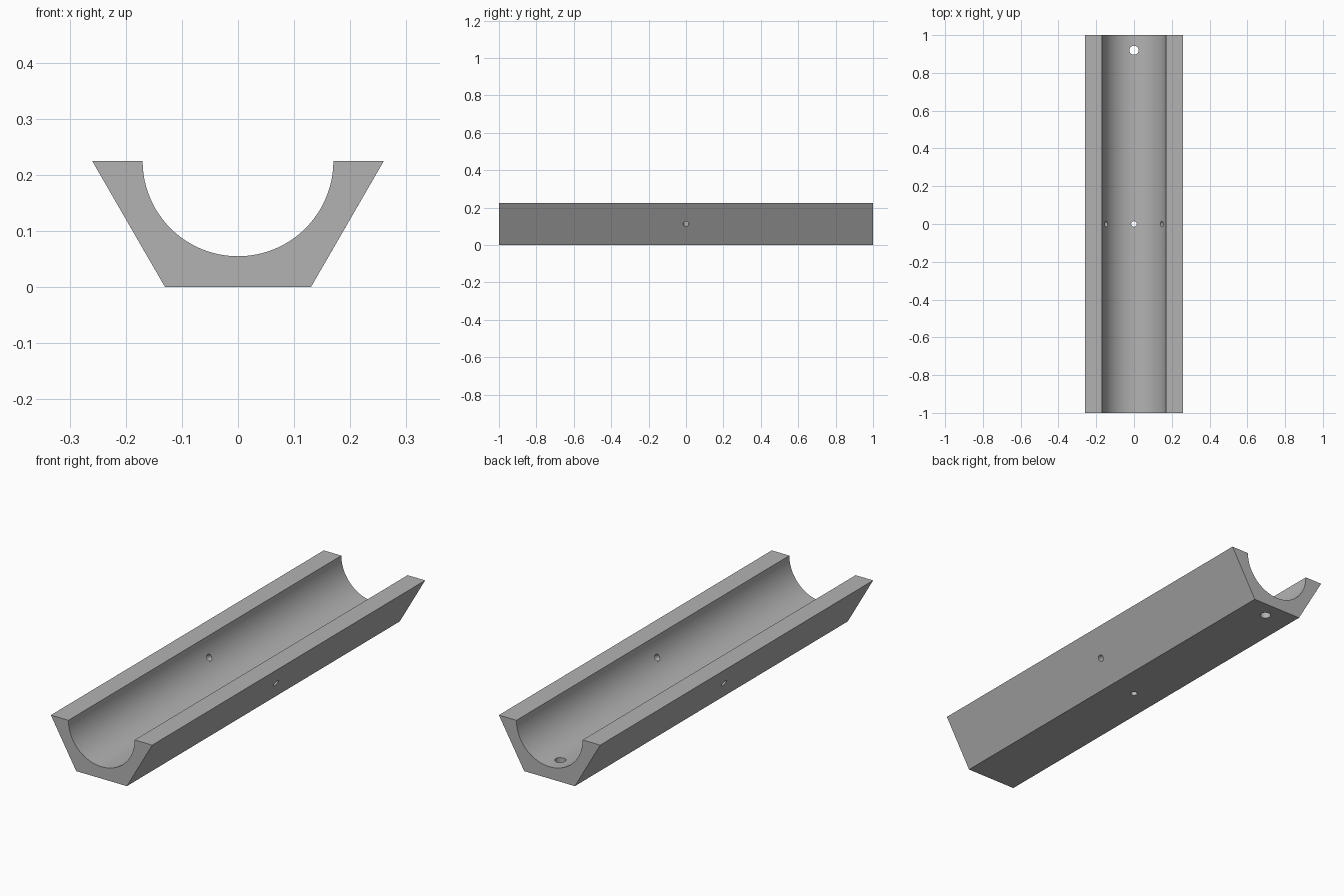
import bpy
import bmesh
import math
from mathutils import Vector

cube = bpy.data.objects.get("Cube")
if cube:
    bpy.data.objects.remove(cube, do_unlink=True)

HEIGHT, TOP, BASE, BORE = 0.225, 0.26, 0.13, 0.17
AXIS = Vector((0, 0, HEIGHT))

grey = bpy.data.materials.new("plain grey")
grey.use_nodes = True
colour = (0.45, 0.45, 0.45, 1)
grey.diffuse_color = colour
grey.node_tree.nodes["Principled BSDF"].inputs["Base Color"].default_value = colour

# Trough body: tapered section with a half-round channel, extruded along y
SEGMENTS = 48
section = [(-TOP, HEIGHT), (-BASE, 0), (BASE, 0), (TOP, HEIGHT)]
for i in range(SEGMENTS + 1):
    a = math.pi * i / SEGMENTS
    section.append((BORE * math.cos(a), HEIGHT - BORE * math.sin(a)))

bm = bmesh.new()
end = bm.faces.new([bm.verts.new((x, -1, z)) for x, z in section])
extruded = bmesh.ops.extrude_face_region(bm, geom=[end], use_keep_orig=True)
moved = [v for v in extruded["geom"] if isinstance(v, bmesh.types.BMVert)]
bmesh.ops.translate(bm, verts=moved, vec=(0, 2, 0))
bmesh.ops.recalc_face_normals(bm, faces=bm.faces)
mesh = bpy.data.meshes.new("trough")
bm.to_mesh(mesh)
bm.free()
mesh.materials.append(grey)
trough = bpy.data.objects.new("trough", mesh)
bpy.context.collection.objects.link(trough)


def drill(name, y, radius, direction):
    """Cut a round hole outwards from the channel axis."""
    direction = Vector(direction).normalized()
    centre = AXIS + Vector((0, y, 0)) + direction * 0.2
    bpy.ops.mesh.primitive_cylinder_add(
        vertices=32, radius=radius, depth=0.3, location=centre,
        rotation=direction.to_track_quat("Z", "Y").to_euler())
    cutter = bpy.context.object
    cutter.name = name
    cutter.data.materials.append(grey)
    cutter.hide_render = True
    cut = trough.modifiers.new(name, "BOOLEAN")
    cut.operation = "DIFFERENCE"
    cut.solver = "EXACT"
    cut.object = cutter
    return cutter


# Drain hole near the back, and three small holes at mid length
cutters = [drill("drain_hole_cutter", 0.92, 0.024, (0, 0, -1)),
           drill("base_hole_cutter", 0, 0.015, (0, 0, -1))]
slope = math.radians(30)
for side, label in ((1, "left"), (-1, "right")):
    cutters.append(drill(label + "_hole_cutter", 0, 0.015,
                         (side * math.cos(slope), 0, -math.sin(slope))))

# Apply the cuts, remove the cutters and smooth the channel
bpy.ops.object.select_all(action="DESELECT")
trough.select_set(True)
bpy.context.view_layer.objects.active = trough
for cut in list(trough.modifiers):
    bpy.ops.object.modifier_apply(modifier=cut.name)
for cutter in cutters:
    bpy.data.objects.remove(cutter, do_unlink=True)
bpy.ops.object.shade_smooth_by_angle(angle=math.radians(30))
